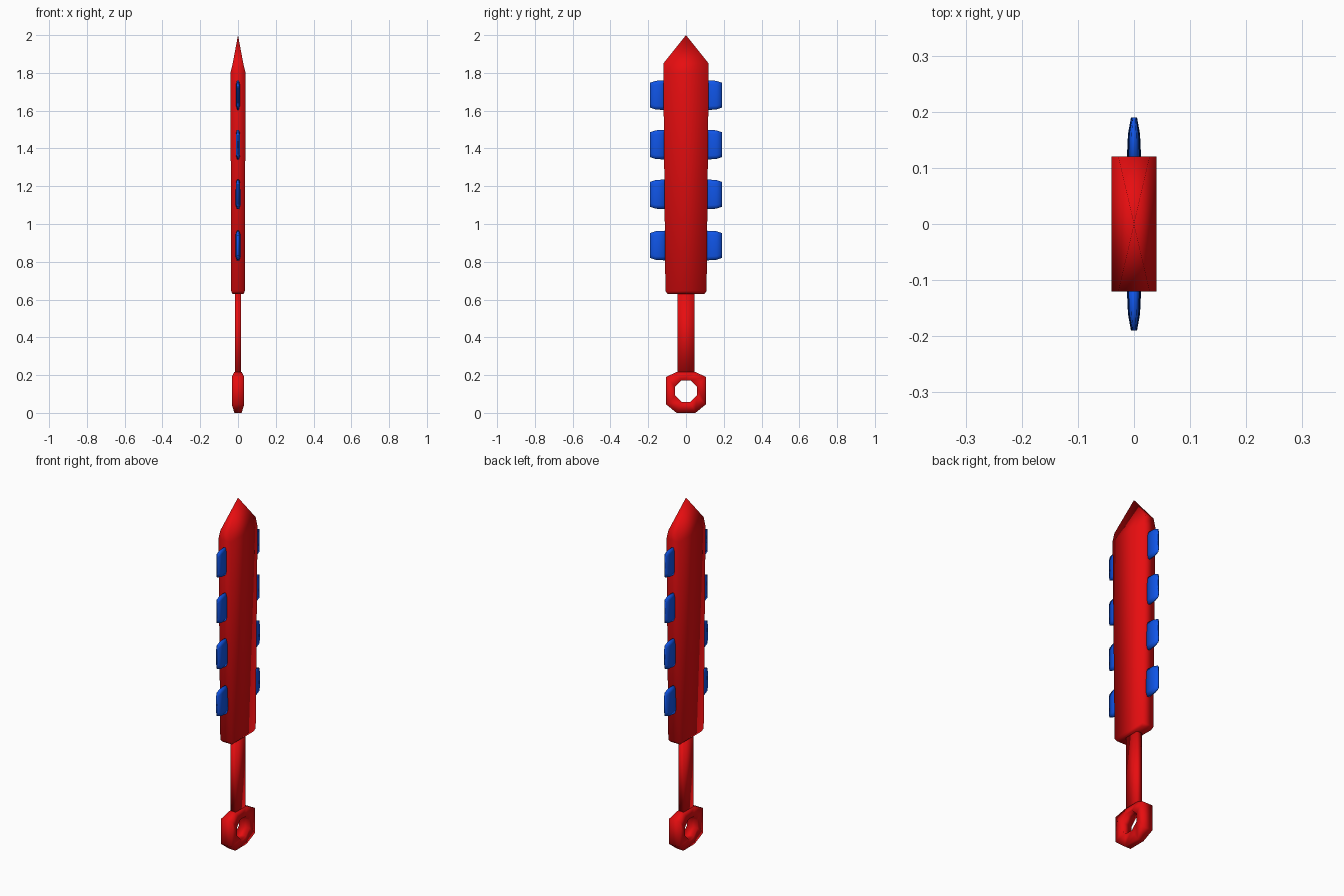
import bpy, bmesh, math

if "Cube" in bpy.data.objects:
    bpy.data.objects.remove(bpy.data.objects["Cube"])

def material(name, rgb):
    m = bpy.data.materials.new(name)
    m.diffuse_color = (*rgb, 1)
    m.use_nodes = True
    m.node_tree.nodes["Principled BSDF"].inputs["Base Color"].default_value = m.diffuse_color
    return m

RED = material("red", (0.8, 0.004, 0.005))
BLUE = material("blue", (0.005, 0.09, 0.8))

def finish(bm, name, mat):
    """Turn the bmesh into a fully smooth-shaded object."""
    bmesh.ops.remove_doubles(bm, verts=bm.verts, dist=1e-5)
    bmesh.ops.recalc_face_normals(bm, faces=bm.faces)
    for f in bm.faces:
        f.smooth = True
    me = bpy.data.meshes.new(name)
    bm.to_mesh(me)
    bm.free()
    me.materials.append(mat)
    ob = bpy.data.objects.new(name, me)
    bpy.context.collection.objects.link(ob)
    return ob

def loft(bm, rings, caps=True):
    """Bridge equal-length rings of points, optionally capping both ends."""
    loops = [[bm.verts.new(p) for p in r] for r in rings]
    n = len(loops[0])
    for a, b in zip(loops, loops[1:]):
        for i in range(n):
            bm.faces.new((a[i], a[(i + 1) % n], b[(i + 1) % n], b[i]))
    if caps:
        bm.faces.new(loops[0])
        bm.faces.new(loops[-1])
    return loops

def rect(x, y, z):
    return [(-x, -y, z), (x, -y, z), (x, y, z), (-x, y, z)]

# Blade: slightly flaring bar with chamfered base and chisel tip
bm = bmesh.new()
loops = loft(bm, [rect(.03, .098, .63), rect(.036, .109, .645),
                  rect(.04, .12, 1.8), rect(.028, .12, 1.85)], caps=False)
bm.faces.new(loops[0])
tip = bm.verts.new((0, 0, 2))
for i in range(4):
    bm.faces.new((loops[-1][i], loops[-1][(i + 1) % 4], tip))
finish(bm, "blade", RED)

# Grip
bm = bmesh.new()
loft(bm, [rect(.017, .044, .19), rect(.017, .044, .635)])
finish(bm, "grip", RED)

# Pommel ring: octagon thinner at top and bottom, with an octagonal hole
bm = bmesh.new()
outer = [(.105, .19), (.05, .217), (-.05, .217), (-.105, .19),
         (-.105, .045), (-.05, 0), (.05, 0), (.105, .045)]
hole = [(.062 * math.cos(a), .115 + .062 * math.sin(a))
        for a in (math.radians(22.5 + 45 * i) for i in range(8))]
half = [.033 if abs(y) > .1 else .019 for y, z in outer]
loft(bm, [[(h, y, z) for h, (y, z) in zip(half, outer)],
          [(.033, y, z) for y, z in hole],
          [(-.033, y, z) for y, z in hole],
          [(-h, y, z) for h, (y, z) in zip(half, outer)],
          [(h, y, z) for h, (y, z) in zip(half, outer)]], caps=False)
finish(bm, "pommel_ring", RED)

# Edge teeth: four on each side, tapering outward
def tooth(name, zc, thick, side):
    def ring(x, y, h):
        y *= side
        c = h - .02
        return [(x, y, zc - c), (x * .5, y, zc - h), (-x * .5, y, zc - h), (-x, y, zc - c),
                (-x, y, zc + c), (-x * .5, y, zc + h), (x * .5, y, zc + h), (x, y, zc + c)]
    bm = bmesh.new()
    loft(bm, [ring(thick, .1, .079), ring(thick * .8, .16, .076), ring(thick * .4, .19, .066)])
    finish(bm, name, BLUE)

for i, zc in enumerate((.886, 1.157, 1.42, 1.682)):
    for side, label in ((-1, "front"), (1, "back")):
        tooth(f"{label}_tooth_{i + 1}", zc, .0135 - .001 * i, side)
